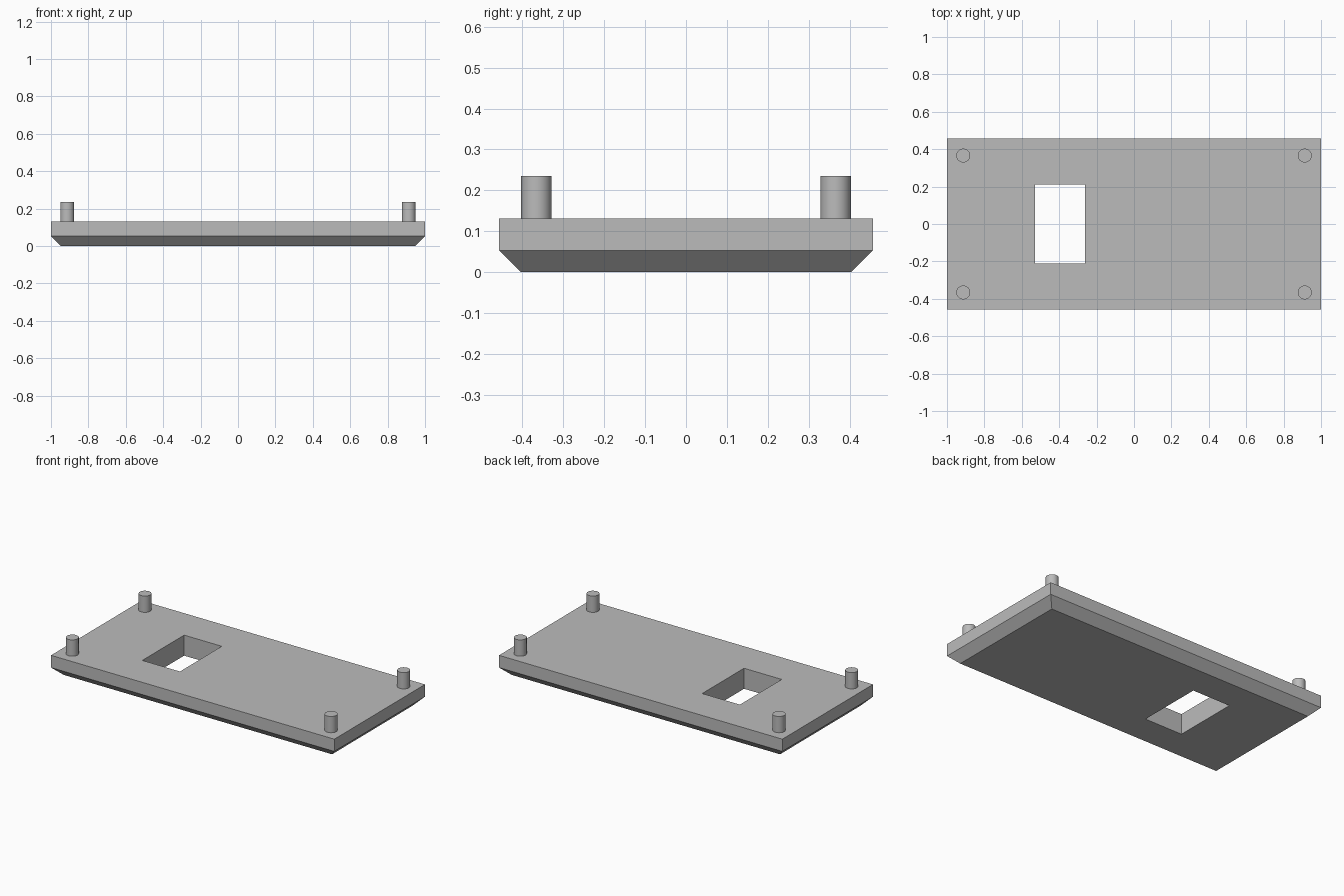
import bpy
import bmesh
import math

cube = bpy.data.objects.get("Cube")
if cube:
    bpy.data.objects.remove(cube, do_unlink=True)

grey = bpy.data.materials.new("mid_grey")
grey.use_nodes = True
colour = (0.5, 0.5, 0.5, 1)
grey.diffuse_color = colour
grey.node_tree.nodes["Principled BSDF"].inputs["Base Color"].default_value = colour

HALF_X, HALF_Y = 1.0, 0.457
TOP, CHAMFER = 0.131, 0.053
PEG_TOP, PEG_RADIUS = 0.235, 0.037


def rectangle(bm, x0, x1, half_y, z):
    """Add a ring of four corner vertices."""
    corners = [(x0, -half_y), (x1, -half_y), (x1, half_y), (x0, half_y)]
    return [bm.verts.new((x, y, z)) for x, y in corners]


# Plate: chamfered underneath, with a rectangular window through it
bm = bmesh.new()
inset_x, inset_y = HALF_X - CHAMFER, HALF_Y - CHAMFER
rings = [
    rectangle(bm, -inset_x, inset_x, inset_y, 0),
    rectangle(bm, -HALF_X, HALF_X, HALF_Y, CHAMFER),
    rectangle(bm, -HALF_X, HALF_X, HALF_Y, TOP),
    rectangle(bm, -0.528, -0.262, 0.211, TOP),
    rectangle(bm, -0.528, -0.262, 0.211, 0),
]
for a, b in zip(rings, rings[1:] + rings[:1]):
    for i in range(4):
        j = (i + 1) % 4
        bm.faces.new((a[i], a[j], b[j], b[i]))
bmesh.ops.recalc_face_normals(bm, faces=bm.faces)
mesh = bpy.data.meshes.new("base_plate")
bm.to_mesh(mesh)
bm.free()
mesh.materials.append(grey)
plate = bpy.data.objects.new("base_plate", mesh)
bpy.context.collection.objects.link(plate)

# Pegs: one round post near each corner
for side, sx in (("left", 1), ("right", -1)):
    for end, sy in (("front", -1), ("back", 1)):
        bpy.ops.mesh.primitive_cylinder_add(
            vertices=48, radius=PEG_RADIUS, depth=PEG_TOP - TOP,
            location=(sx * 0.913, sy * 0.366, (PEG_TOP + TOP) / 2))
        peg = bpy.context.object
        peg.name = f"{end}_{side}_peg"
        peg.data.materials.append(grey)
        bpy.ops.object.shade_smooth_by_angle(angle=math.radians(30))
